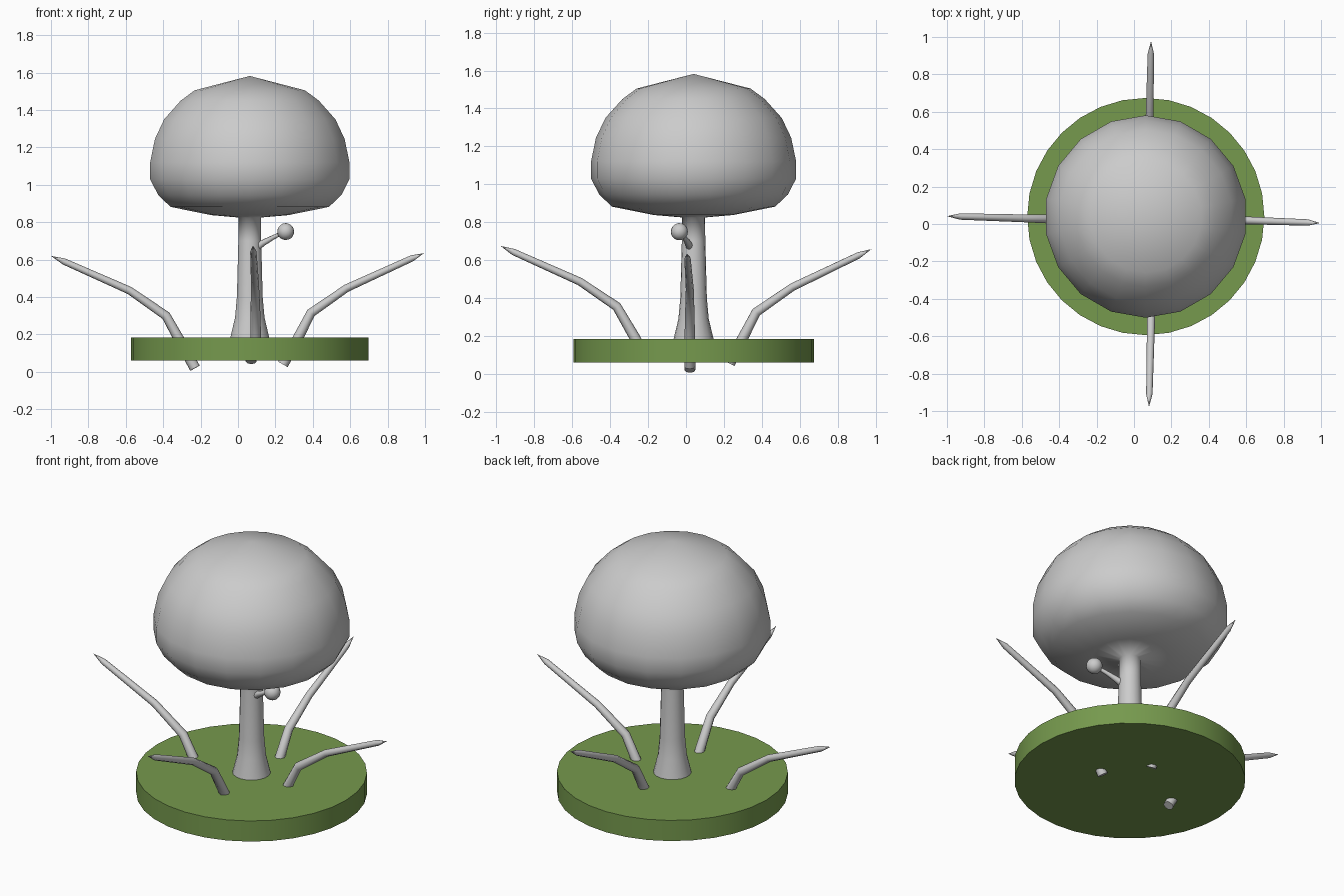
import bpy, bmesh
from math import radians, pi
from mathutils import Matrix, Vector

if "Cube" in bpy.data.objects:
    bpy.data.objects.remove(bpy.data.objects["Cube"])

CX, CY = 0.063, 0.04


def shade(obj, angle):
    bpy.ops.object.select_all(action='DESELECT')
    obj.select_set(True)
    bpy.context.view_layer.objects.active = obj
    bpy.ops.object.shade_smooth_by_angle(angle=radians(angle))


def lathe(name, profile, sides, start):
    """Revolve (radius, z) points about the tree axis."""
    bm = bmesh.new()
    rot = Matrix.Rotation(start, 3, 'Z')
    vs = [bm.verts.new(rot @ Vector((r, 0, z))) for r, z in profile]
    edges = [bm.edges.new(p) for p in zip(vs, vs[1:])]
    bmesh.ops.spin(bm, geom=vs + edges, cent=(0, 0, 0), axis=(0, 0, 1),
                   angle=2 * pi, steps=sides, use_merge=True)
    bmesh.ops.remove_doubles(bm, verts=bm.verts, dist=1e-4)
    bmesh.ops.recalc_face_normals(bm, faces=bm.faces)
    mesh = bpy.data.meshes.new(name)
    bm.to_mesh(mesh)
    bm.free()
    obj = bpy.data.objects.new(name, mesh)
    obj.location = (CX, CY, 0)
    bpy.context.collection.objects.link(obj)
    return obj


def tube(name, points, radii):
    """Tapered eight-sided tube along a path."""
    curve = bpy.data.curves.new(name, 'CURVE')
    curve.dimensions = '3D'
    curve.bevel_depth = 1.0
    curve.bevel_resolution = 2
    curve.use_fill_caps = True
    spline = curve.splines.new('POLY')
    spline.points.add(len(points) - 1)
    for p, co, r in zip(spline.points, points, radii):
        p.co = (*co, 1)
        p.radius = r
    obj = bpy.data.objects.new(name, curve)
    bpy.context.collection.objects.link(obj)
    bpy.ops.object.select_all(action='DESELECT')
    obj.select_set(True)
    bpy.context.view_layer.objects.active = obj
    bpy.ops.object.convert(target='MESH')
    shade(bpy.context.object, 60)


# Round grass base
bpy.ops.mesh.primitive_cylinder_add(vertices=32, radius=0.634, depth=0.125,
                                    location=(CX, CY, 0.1225))
base = bpy.context.object
base.name = "grass_base"
green = bpy.data.materials.new("green")
green.diffuse_color = (0.18, 0.32, 0.075, 1)
green.use_nodes = True
green.node_tree.nodes["Principled BSDF"].inputs["Base Color"].default_value = green.diffuse_color
base.data.materials.append(green)
shade(base, 30)

# Trunk flowing into the canopy
tree = lathe("trunk_and_canopy", [
    (0, 0.13), (0.112, 0.13), (0.104, 0.19), (0.08, 0.29), (0.07, 0.40),
    (0.062, 0.70), (0.06, 0.825), (0.21, 0.838), (0.43, 0.882),
    (0.497, 0.945), (0.541, 1.03), (0.541, 1.12), (0.515, 1.245),
    (0.465, 1.35), (0.375, 1.45), (0.30, 1.505), (0, 1.582)], 18, radians(10))
shade(tree, 180)

# Four bent spikes: base, elbows and tip as (distance outward, z)
RADII = (0.029, 0.028, 0.025, 0.021, 0.017, 0)
spikes = {
    "right_spike": ('x', [(.24, .04, .02), (.315, .17, .02), (.39, .315, .02),
                          (.58, .447, .02), (.93, .607, .008), (.995, .635, .005)]),
    "left_spike": ('x', [(-.23, .02, .02), (-.31, .165, .025), (-.385, .30, .025),
                         (-.58, .435, .03), (-.93, .59, .04), (-1, .62, .042)]),
    "back_spike": ('y', [(.23, .055, .07), (.30, .19, .075), (.37, .325, .08),
                         (.56, .457, .083), (.91, .625, .09), (.978, .658, .091)]),
    "front_spike": ('y', [(-.21, .08, .095), (-.275, .20, .095), (-.365, .355, .093),
                          (-.56, .487, .09), (-.91, .643, .082), (-.978, .675, .08)]),
}
for name, (axis, path) in spikes.items():
    pts = [(d, s, z) if axis == 'x' else (s, d, z) for d, z, s in path]
    tube(name, pts, RADII)

# Twig with a small round bud
tube("twig", [(0.08, 0.03, 0.655), (0.135, 0.01, 0.69), (0.19, -0.01, 0.72),
              (0.25, -0.033, 0.748)], (0.026, 0.017, 0.012, 0.009))
bpy.ops.mesh.primitive_uv_sphere_add(segments=16, ring_count=10, radius=0.045,
                                     location=(0.255, -0.035, 0.75))
bud = bpy.context.object
bud.name = "bud"
shade(bud, 180)
